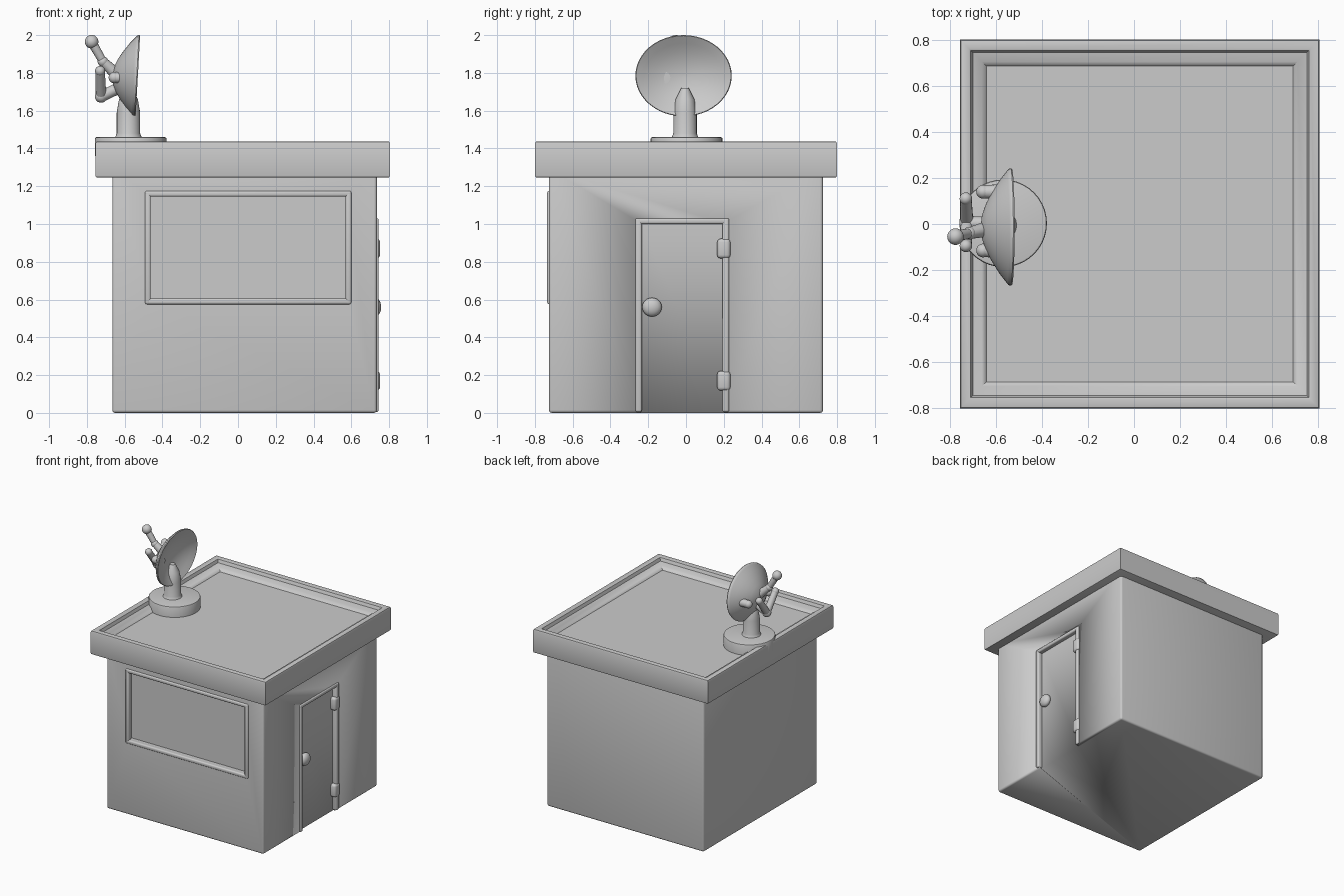
import bpy, bmesh, math
from mathutils import Vector

if "Cube" in bpy.data.objects:
    bpy.data.objects.remove(bpy.data.objects["Cube"])

grey = bpy.data.materials.new("light grey")
grey.diffuse_color = (0.6, 0.6, 0.6, 1)
grey.use_nodes = True
grey.node_tree.nodes["Principled BSDF"].inputs["Base Color"].default_value = grey.diffuse_color


def finish(name, bm, smooth=True):
    bmesh.ops.recalc_face_normals(bm, faces=bm.faces)
    me = bpy.data.meshes.new(name)
    bm.to_mesh(me)
    bm.free()
    ob = bpy.data.objects.new(name, me)
    bpy.context.collection.objects.link(ob)
    me.materials.append(grey)
    bpy.ops.object.select_all(action='DESELECT')
    ob.select_set(True)
    bpy.context.view_layer.objects.active = ob
    if smooth:
        bpy.ops.object.shade_smooth_by_angle(angle=math.radians(40))
    return ob


def box(name, lo, hi, bevel=0.0):
    bm = bmesh.new()
    bmesh.ops.create_cube(bm, size=1)
    for v in bm.verts:
        v.co = [a + (b - a) * (c + 0.5) for a, b, c in zip(lo, hi, v.co)]
    if bevel:
        bmesh.ops.bevel(bm, geom=bm.edges[:], offset=bevel, segments=3,
                        profile=0.5, affect='EDGES')
    return finish(name, bm)


def skin(name, rings):
    """Joins equal rings of points and caps both ends."""
    bm = bmesh.new()
    rows = [[bm.verts.new(p) for p in r] for r in rings]
    n = len(rows[0])
    for a, b in zip(rows, rows[1:]):
        for i in range(n):
            j = (i + 1) % n
            bm.faces.new((a[i], a[j], b[j], b[i]))
    bm.faces.new(rows[0])
    bm.faces.new(rows[-1])
    return finish(name, bm)


def lathe(name, profile, centre, n=40):
    """Turns (radius, height) points about the vertical."""
    return skin(name, [[(centre[0] + r * math.cos(2 * math.pi * i / n),
                         centre[1] + r * math.sin(2 * math.pi * i / n), z)
                        for i in range(n)] for r, z in profile])


def ball(name, centre, scale):
    bm = bmesh.new()
    bmesh.ops.create_uvsphere(bm, u_segments=20, v_segments=12, radius=1)
    for v in bm.verts:
        v.co = [c + s * p for c, s, p in zip(centre, scale, v.co)]
    return finish(name, bm)


def rod(name, a, b, r1, r2):
    a, b = Vector(a), Vector(b)
    q = (b - a).to_track_quat('Z', 'Y')
    circle = [Vector((math.cos(t * math.pi / 8), math.sin(t * math.pi / 8), 0)) for t in range(16)]
    return skin(name, [[p + q @ (c * r) for c in circle] for p, r in ((a, r1), (b, r2))])


def cut(target, lo, hi):
    cutter = box("cutter", lo, hi)
    cutter.hide_render = True
    m = target.modifiers.new("cut", 'BOOLEAN')
    m.object, m.operation, m.solver = cutter, 'DIFFERENCE', 'EXACT'
    bpy.context.view_layer.objects.active = target
    bpy.ops.object.modifier_apply(modifier=m.name)
    bpy.data.objects.remove(cutter)


# Hut walls with a recessed window and doorway
walls = box("walls", (-0.665, -0.725, 0), (0.735, 0.725, 1.3), 0.015)
cut(walls, (-0.47, -0.9, 0.605), (0.58, -0.685, 1.155))
cut(walls, (0.71, -0.24, -0.1), (0.9, 0.20, 1.005))

# Window frame beads
for nm, x0, x1, z0, z1 in (("left", -0.492, -0.462, 0.575, 1.17), ("right", 0.57, 0.6, 0.575, 1.17),
                           ("bottom", -0.492, 0.6, 0.575, 0.605), ("top", -0.492, 0.6, 1.145, 1.175)):
    box("window_frame_" + nm, (x0, -0.735, z0), (x1, -0.70, z1), 0.01)

# Door frame beads
for nm, y0, y1, z0, z1 in (("left", -0.268, -0.234, 0.005, 1.03), ("right", 0.192, 0.228, 0.005, 1.03),
                           ("top", -0.268, 0.228, 1.0, 1.03)):
    box("door_frame_" + nm, (0.70, y0, z0), (0.745, y1, z1), 0.01)

# Door furniture
ball("door_knob", (0.725, -0.18, 0.56), (0.033, 0.052, 0.05))
for i, z in enumerate((0.17, 0.87)):
    box("hinge_%d" % i, (0.70, 0.165, z - 0.052), (0.752, 0.235, z + 0.052), 0.018)

# Flat roof: overhanging tray with a raised, stepped rim
roof_steps = [(0.012, 1.245), (0.003, 1.249), (0, 1.258), (0, 1.425), (0.004, 1.435), (0.012, 1.438),
              (0.038, 1.438), (0.046, 1.434), (0.055, 1.41), (0.095, 1.40), (0.115, 1.375)]
skin("roof", [[(-0.755 + d, -0.8 + d, z), (0.805 - d, -0.8 + d, z),
               (0.805 - d, 0.8 - d, z), (-0.755 + d, 0.8 - d, z)] for d, z in roof_steps])

# Dish stand: round base and post
lathe("dish_base", [(0.19, 1.36), (0.19, 1.452), (0.187, 1.458), (0.18, 1.46)], (-0.568, 0.003))
lathe("dish_post", [(0.075, 1.45), (0.068, 1.465), (0.062, 1.48), (0.062, 1.59), (0.05, 1.66), (0.02, 1.72)],
      (-0.58, -0.005), 24)

# Hollow oval dish facing sideways: (relative radius, x) from back to front
dish = [(0.02, -0.665), (0.2, -0.66), (0.4, -0.642), (0.6, -0.615), (0.8, -0.583), (0.95, -0.553),
        (0.99, -0.545), (1.0, -0.536), (0.985, -0.53), (0.95, -0.534), (0.8, -0.553), (0.6, -0.575),
        (0.4, -0.59), (0.2, -0.60), (0.02, -0.603)]
skin("dish", [[(x - 0.012 * math.sin(t) * -r, -0.013 + 0.255 * r * math.cos(t), 1.785 + 0.215 * r * math.sin(t))
               for t in (2 * math.pi * k / 48 for k in range(48))] for r, x in dish])

# Long antenna arm with ball tip
tip = (-0.775, -0.055, 1.965)
elbow = (-0.715, -0.04, 1.86)
rod("antenna_lower", (-0.63, -0.02, 1.78), elbow, 0.035, 0.025)
ball("antenna_joint", elbow, (0.028,) * 3)
rod("antenna_upper", elbow, tip, 0.022, 0.025)
ball("antenna_tip", tip, (0.036,) * 3)

# Forked arm: two prongs meeting at a strut, and a lump beside each
fork = (-0.725, 0.005, 1.675)
rod("fork_strut", (-0.61, 0, 1.73), fork, 0.03, 0.03)
ball("fork_joint", fork, (0.033,) * 3)
for side, y in (("near", -0.095), ("far", 0.11)):
    end = (-0.73, y, 1.81)
    rod("prong_" + side, fork, end, 0.028, 0.025)
    ball("prong_end_" + side, end, (0.027,) * 3)
for side, y in (("near", -0.115), ("far", 0.14)):
    rod("lump_stem_" + side, (-0.59, y, 1.775), (-0.655, y, 1.775), 0.032, 0.028)
    ball("lump_" + side, (-0.655, y, 1.775), (0.03,) * 3)
